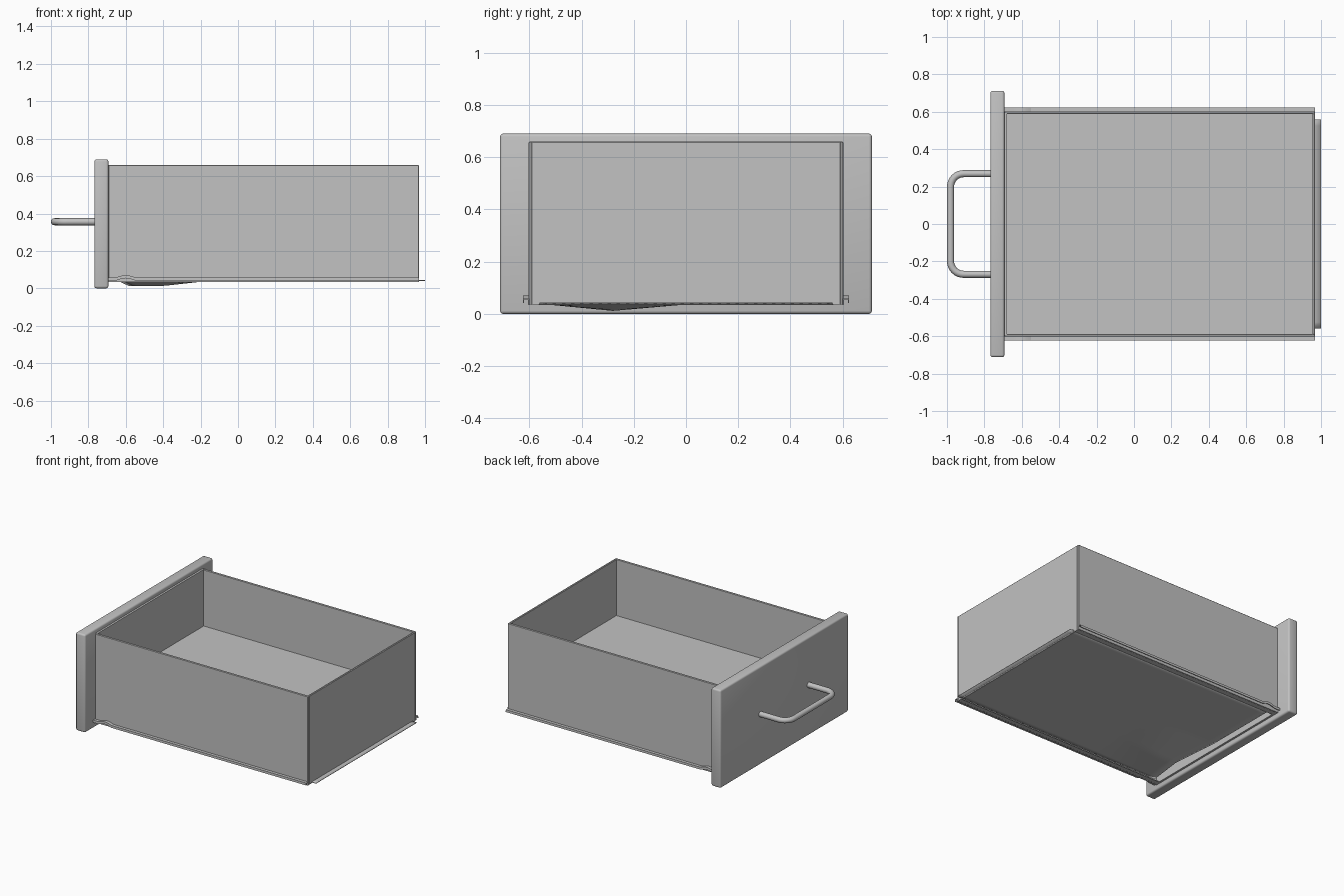
import bpy, bmesh, math

if "Cube" in bpy.data.objects:
    bpy.data.objects.remove(bpy.data.objects["Cube"], do_unlink=True)

# One grey for the whole model
grey = bpy.data.materials.new("light_grey")
grey.use_nodes = True
colour = (0.54, 0.54, 0.54, 1)
grey.diffuse_color = colour
grey.node_tree.nodes["Principled BSDF"].inputs["Base Color"].default_value = colour


def finish(name, bm):
    bmesh.ops.recalc_face_normals(bm, faces=bm.faces)
    mesh = bpy.data.meshes.new(name)
    bm.to_mesh(mesh)
    bm.free()
    mesh.materials.append(grey)
    obj = bpy.data.objects.new(name, mesh)
    bpy.context.collection.objects.link(obj)
    return obj


def box(name, xs, ys, zs, bevel=0.0, segments=1):
    bm = bmesh.new()
    bmesh.ops.create_cube(bm, size=1)
    for v in bm.verts:
        v.co = [r[0] + (c + 0.5) * (r[1] - r[0]) for c, r in zip(v.co, (xs, ys, zs))]
    if bevel:
        bmesh.ops.bevel(bm, geom=bm.edges[:], offset=bevel, segments=segments,
                        profile=0.5, affect='EDGES')
    return finish(name, bm)


def grid(name, rows, thickness, offset):
    """Skin a list of point rows into a thin sheet."""
    bm = bmesh.new()
    verts = [[bm.verts.new(p) for p in row] for row in rows]
    for a, b in zip(verts, verts[1:]):
        for i in range(len(a) - 1):
            bm.faces.new((a[i], a[i + 1], b[i + 1], b[i]))
    obj = finish(name, bm)
    mod = obj.modifiers.new("thickness", 'SOLIDIFY')
    mod.thickness = thickness
    mod.offset = offset
    return obj


def smooth(obj):
    bpy.ops.object.select_all(action='DESELECT')
    obj.select_set(True)
    bpy.context.view_layer.objects.active = obj
    bpy.ops.object.shade_smooth_by_angle(angle=math.radians(35))


# Front panel with softened edges
smooth(box("front_panel", (-0.768, -0.693), (-0.712, 0.712), (0, 0.69), 0.012, 3))

# Drawer box
wall = 0.014
back, front, half, low, top = 0.968, -0.693, 0.602, 0.034, 0.66
for side, name in ((1, "left"), (-1, "right")):
    ys = sorted((side * half, side * (half - wall)))
    box("wall_" + name, (front, back), ys, (low, top), 0.004)
inner = half - wall
box("back_wall", (back - wall, back), (-inner - 0.005, inner + 0.005), (low, top), 0.004)
box("inner_front_wall", (front, front + wall), (-inner - 0.005, inner + 0.005), (low, top))
box("floor_board", (front, back - 0.005), (-inner - 0.005, inner + 0.005), (0.25, 0.262))

# Runner rails: folded strip with a raised stop near the front
profile = ((0.562, 0.036), (0.603, 0.036), (0.603, 0.057), (0.622, 0.057), (0.622, 0.042))
for side, name in ((1, "left"), (-1, "right")):
    rows = []
    steps = [front] + [-0.65 + 0.01 * i for i in range(11)] + [back]
    for x in steps:
        t = (x + 0.65) / 0.1
        lift = 0.012 * math.sin(math.pi * t) if 0 < t < 1 else 0
        rows.append([(x, side * y, z + (lift if y > 0.603 or z > 0.05 else 0))
                     for y, z in profile])
    grid("runner_" + name, rows, 0.004, 0)


# Thin bottom sheet, sagging and drawn back near the front
def hump(value, start, peak, end):
    if value <= start or value >= end:
        return 0
    return (value - start) / (peak - start) if value < peak else (end - value) / (end - peak)


rows = []
for i in range(31):
    row = []
    for j in range(33):
        y = -0.56 + 1.12 * j / 32
        pull = hump(y, -0.56, -0.28, 0.03)
        edge = -0.64 + 0.06 * pull
        x = edge + (1 - edge) * i / 30
        along = min(1, max(0, (-0.17 - x) / 0.24))
        row.append((x, y, 0.041 - 0.027 * pull * along))
    rows.append(row)
smooth(grid("bottom_sheet", rows, 0.005, 0))

# Bar handle
outer, reach, bend, height = 0.269, -0.981, 0.07, 0.356
path = [(-0.76, -outer)]
for cy, start in ((-outer + bend, 1.5), (outer - bend, 1.0)):
    for k in range(9):
        a = math.pi * (start - 0.5 * k / 8)
        path.append((reach + bend + bend * math.cos(a), cy + bend * math.sin(a)))
path.append((-0.76, outer))
curve = bpy.data.curves.new("handle", 'CURVE')
curve.dimensions = '3D'
curve.bevel_depth = 0.019
curve.bevel_resolution = 4
curve.use_fill_caps = True
spline = curve.splines.new('POLY')
spline.points.add(len(path) - 1)
for point, (x, y) in zip(spline.points, path):
    point.co = (x, y, height, 1)
spline.use_smooth = True
curve.materials.append(grey)
bpy.context.collection.objects.link(bpy.data.objects.new("handle", curve))
